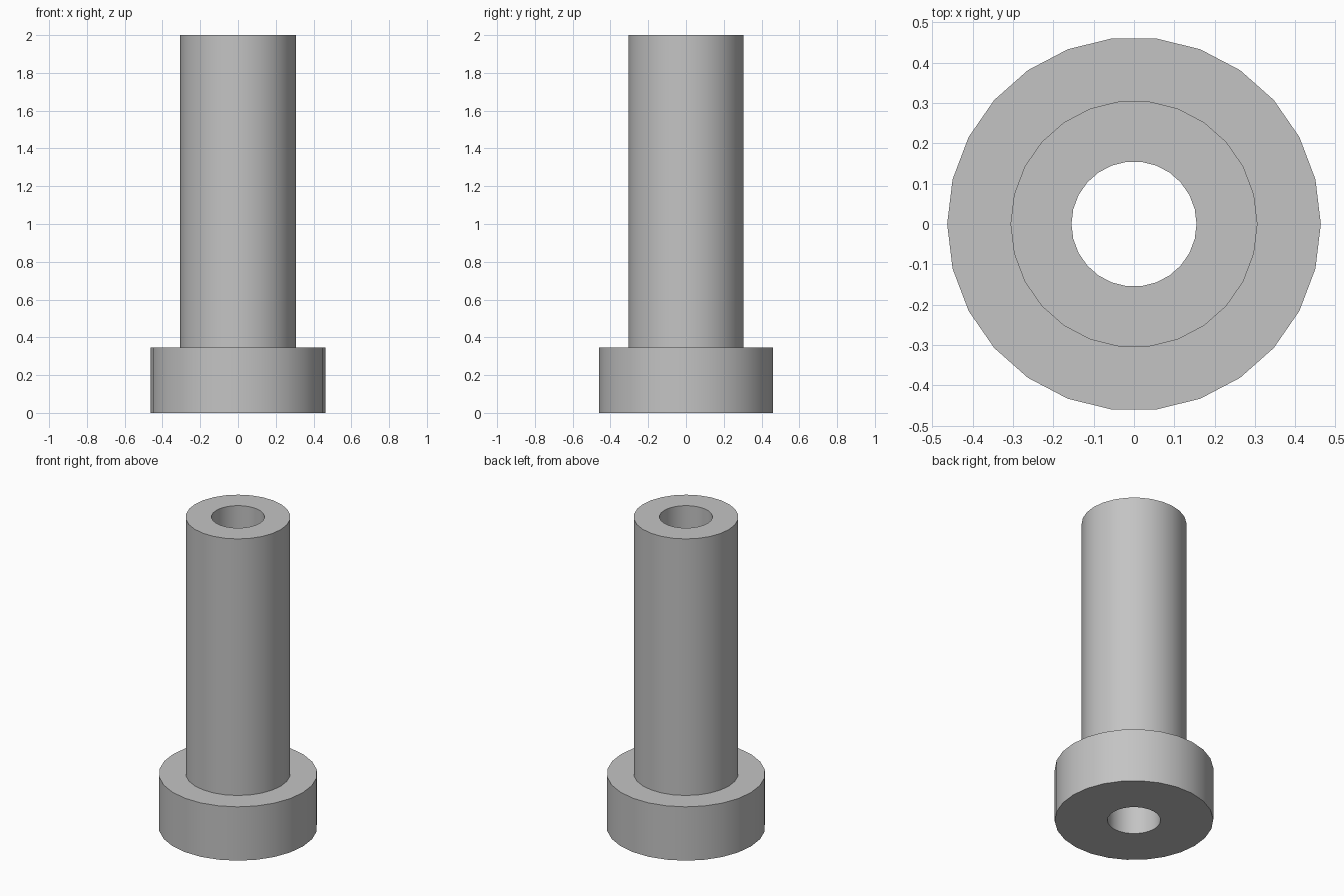
import bpy
import bmesh
import math

SIDES = 26
BORE, SHAFT, FLANGE = 0.155, 0.306, 0.463
STEP, TOP = 0.347, 2.0

cube = bpy.data.objects.get("Cube")
if cube:
    bpy.data.objects.remove(cube, do_unlink=True)

# Single plain grey
grey = bpy.data.materials.new("grey")
grey.use_nodes = True
colour = (0.55, 0.55, 0.55, 1)
grey.diffuse_color = colour
grey.node_tree.nodes["Principled BSDF"].inputs["Base Color"].default_value = colour


def lathe(name, profile, material):
    """Revolve a closed (radius, height) profile around z."""
    bm = bmesh.new()
    verts = [bm.verts.new((r, 0, z)) for r, z in profile]
    edges = [bm.edges.new((a, b)) for a, b in zip(verts, verts[1:] + verts[:1])]
    bmesh.ops.spin(bm, geom=verts + edges, cent=(0, 0, 0), axis=(0, 0, 1),
                   angle=math.tau, steps=SIDES, use_merge=False)
    bmesh.ops.remove_doubles(bm, verts=bm.verts, dist=0.0001)
    bmesh.ops.recalc_face_normals(bm, faces=bm.faces)
    mesh = bpy.data.meshes.new(name)
    bm.to_mesh(mesh)
    bm.free()
    mesh.materials.append(material)
    obj = bpy.data.objects.new(name, mesh)
    bpy.context.collection.objects.link(obj)
    return obj


# Flanged sleeve with a through bore
sleeve = lathe("flanged_sleeve", [
    (BORE, 0), (FLANGE, 0), (FLANGE, STEP),
    (SHAFT, STEP), (SHAFT, TOP), (BORE, TOP),
], grey)

# Smooth round walls, crisp rims
bpy.ops.object.select_all(action="DESELECT")
sleeve.select_set(True)
bpy.context.view_layer.objects.active = sleeve
bpy.ops.object.shade_smooth_by_angle(angle=math.radians(30))
